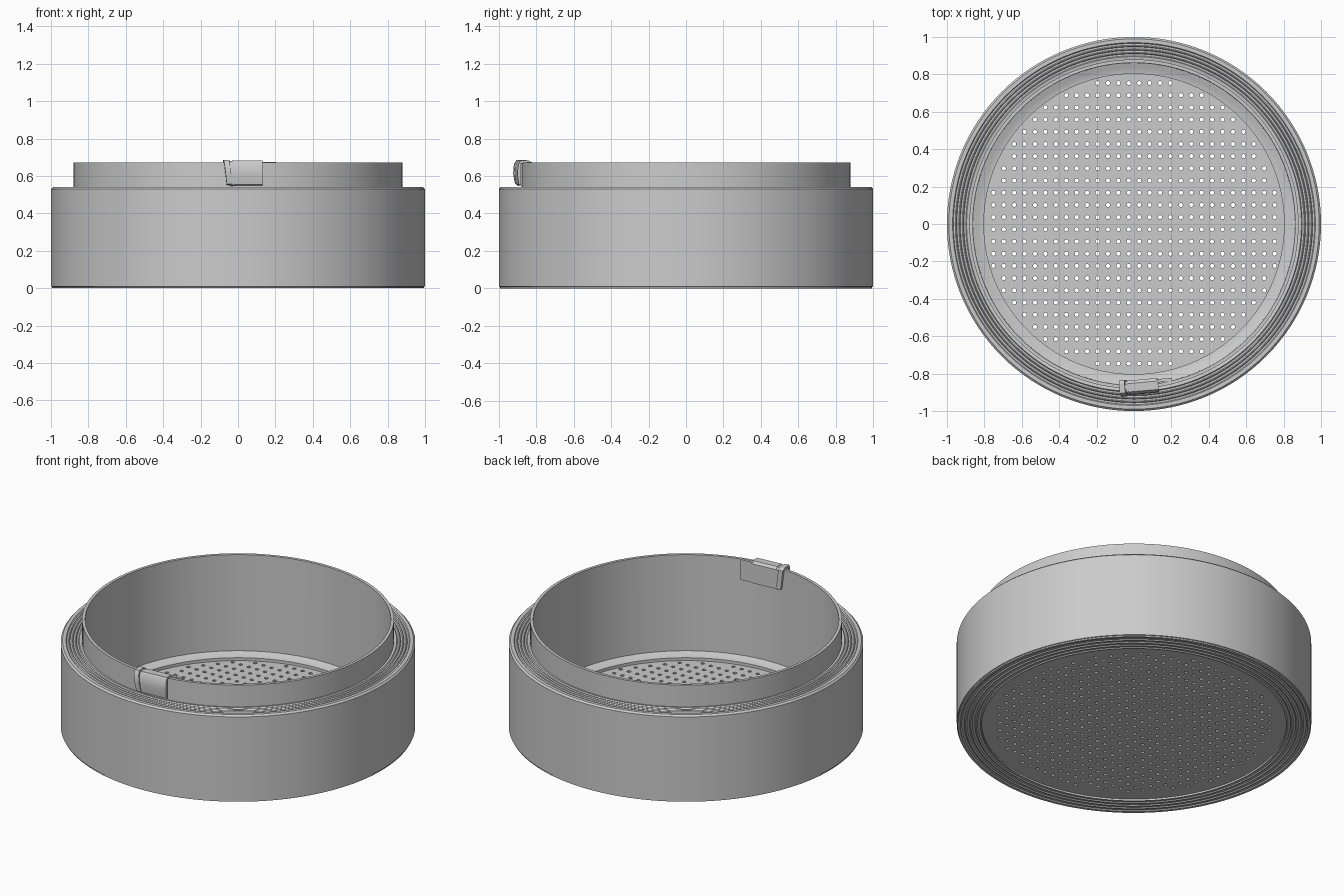
import bpy
import bmesh
from math import cos, sin, pi, radians, hypot
from mathutils import Matrix, Vector

cube = bpy.data.objects.get("Cube")
if cube:
    bpy.data.objects.remove(cube, do_unlink=True)

GREY = (0.6, 0.6, 0.6, 1)
metal = bpy.data.materials.new("light grey")
metal.use_nodes = True
metal.diffuse_color = GREY
metal.node_tree.nodes["Principled BSDF"].inputs["Base Color"].default_value = GREY


def finish(name, bm, smooth=True):
    bmesh.ops.remove_doubles(bm, verts=bm.verts, dist=0.0001)
    bmesh.ops.recalc_face_normals(bm, faces=bm.faces)
    mesh = bpy.data.meshes.new(name)
    bm.to_mesh(mesh)
    bm.free()
    ob = bpy.data.objects.new(name, mesh)
    bpy.context.collection.objects.link(ob)
    mesh.materials.append(metal)
    if smooth:
        bpy.ops.object.select_all(action='DESELECT')
        ob.select_set(True)
        bpy.context.view_layer.objects.active = ob
        bpy.ops.object.shade_smooth_by_angle(angle=radians(30))
    return ob


def lathe(name, profile, steps=128):
    """Spin a closed (radius, height) outline about z."""
    bm = bmesh.new()
    vs = [bm.verts.new((r, 0, z)) for r, z in profile]
    es = [bm.edges.new((vs[i - 1], vs[i])) for i in range(len(vs))]
    bmesh.ops.spin(bm, geom=vs + es, cent=(0, 0, 0), axis=(0, 0, 1),
                   angle=2 * pi, steps=steps, use_merge=True)
    return finish(name, bm)


def ridges(r0, r1, z, depth, count):
    """Fine concentric grooves between two radii."""
    pts = []
    for i in range(count):
        for f, d in ((0, 0), (0.25, depth), (0.75, depth)):
            pts.append((r0 + (r1 - r0) * (i + f) / count, z + d))
    return pts + [(r1, z)]


# Body: wide drum, grooved shoulder, raised collar and inner ledge
body = [(0.995, 0), (0.995, 0.008), (1, 0.01), (1, 0.53), (0.99, 0.54)]
body += ridges(0.97, 0.895, 0.54, -0.006, 4)
body += [(0.88, 0.537), (0.88, 0.672), (0.862, 0.672), (0.86, 0.075),
         (0.84, 0.068), (0.82, 0.06), (0.803, 0.058), (0.803, 0.03), (0.86, 0.03)]
body += ridges(0.86, 0.98, 0, 0.006, 4)
lathe("sieve_body", body)

# Perforated floor: grid cells, each with an octagonal through hole
DX, DY, HOLE, LIMIT = 0.0557, 0.0652, 0.0115, 0.86
LOW, HIGH = 0.012, 0.04
bm = bmesh.new()


def ring(cx, cy, z):
    outer, inner = [], []
    for k in range(8):
        a = k * pi / 4
        c, s = cos(a), sin(a)
        m = max(abs(c), abs(s))
        outer.append(bm.verts.new((cx + c / m * DX / 2, cy + s / m * DY / 2, z)))
        inner.append(bm.verts.new((cx + c * HOLE, cy + s * HOLE, z)))
    return outer, inner


for i in range(-17, 18):
    for j in range(-15, 16):
        cx, cy = (i + 0.5) * DX, (j + 0.5) * DY + 0.004
        if hypot(cx, cy) > LIMIT + 0.07:
            continue
        pierced = hypot(cx, cy) < 0.785
        bottom, top = ring(cx, cy, LOW), ring(cx, cy, HIGH)
        for outer, inner in (bottom, top):
            if not pierced:
                bm.faces.new(outer)
                bmesh.ops.delete(bm, geom=inner, context='VERTS')
                continue
            for k in range(8):
                bm.faces.new((outer[k - 1], outer[k], inner[k], inner[k - 1]))
        if pierced:
            for k in range(8):
                bm.faces.new((bottom[1][k - 1], bottom[1][k], top[1][k], top[1][k - 1]))
finish("perforated_floor", bm, smooth=False)


# Rim clip: folded strip over the collar, tilted to follow it
PLACE = Matrix.Translation((0.03, -0.868, 0)) @ Matrix.Rotation(radians(5), 4, 'Z')


def strip(name, section, x0, x1, lean=0.0):
    """Extrude a closed (y, z) section along x."""
    bm = bmesh.new()
    face = bm.faces.new([bm.verts.new((x0 + lean * (z - 0.61), y, z)) for y, z in section])
    ext = bmesh.ops.extrude_face_region(bm, geom=[face])
    moved = [g for g in ext["geom"] if isinstance(g, bmesh.types.BMVert)]
    bmesh.ops.translate(bm, verts=moved, vec=Vector((x1 - x0, 0, 0)))
    bmesh.ops.transform(bm, matrix=PLACE, verts=bm.verts)
    return finish(name, bm)


fold = [(-0.022, 0.55), (-0.034, 0.555), (-0.042, 0.61), (-0.038, 0.66), (-0.025, 0.682),
        (0.02, 0.682), (0.036, 0.67), (0.036, 0.55), (0.022, 0.55),
        (0.022, 0.668), (-0.022, 0.668)]
strip("clip_body", fold, -0.06, 0.1)
strip("clip_end", [(y * 1.12, z + 0.003) for y, z in fold], -0.1, -0.07, lean=-0.12)
strip("clip_joint", [(y * 0.93, z - 0.003) for y, z in fold], -0.075, -0.055)
strip("clip_tail", [(0.012, 0.55), (0.012, 0.676), (0.03, 0.676), (0.03, 0.55)], 0.09, 0.175)
